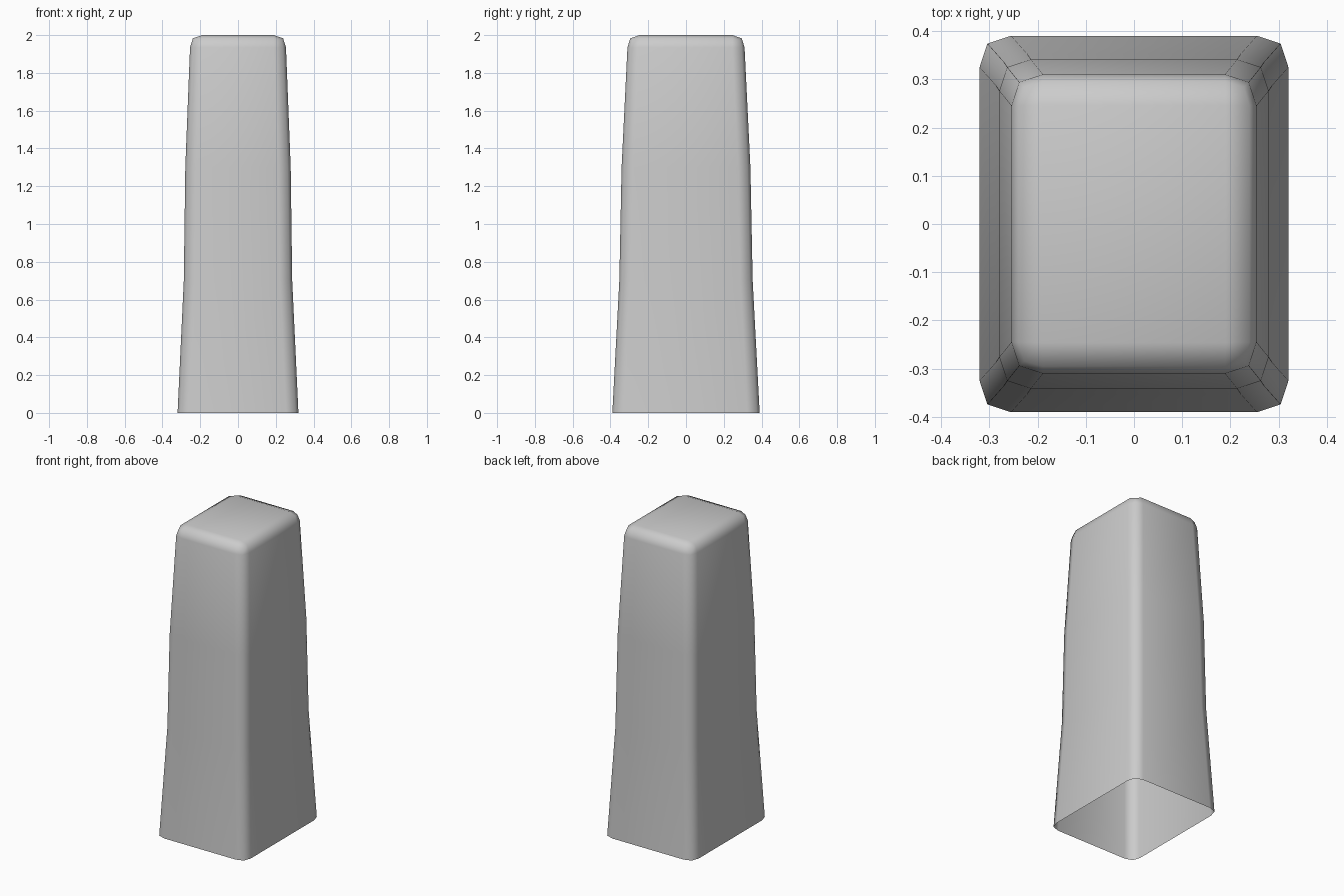
import bpy, bmesh

cube = bpy.data.objects.get("Cube")
if cube:
    bpy.data.objects.remove(cube, do_unlink=True)

stone = bpy.data.materials.new("light grey")
stone.use_nodes = True
color = (0.6, 0.6, 0.6, 1)
stone.diffuse_color = color
stone.node_tree.nodes["Principled BSDF"].inputs["Base Color"].default_value = color


def rounded_ring(bm, hx, hy, z, cut, nick, drop=0):
    """Rectangle whose corners are each rounded by three points."""
    corner = [(hx, hy - cut), (hx - nick, hy - nick), (hx - cut, hy)]
    points = []
    for sx, sy in ((1, 1), (-1, 1), (-1, -1), (1, -1)):
        for i in ((0, 1, 2) if sx * sy > 0 else (2, 1, 0)):
            x, y = corner[i]
            points.append(bm.verts.new((sx * x, sy * y, z - (drop if i == 1 else 0))))
    return points


# Tapering shaft, open underneath, with a softly rounded top
bm = bmesh.new()
rings = [rounded_ring(bm, hx, hy, z, 0.065, 0.016) for hx, hy, z in (
    (0.32, 0.39, 0), (0.287, 0.353, 0.7), (0.279, 0.341, 1.3), (0.254, 0.31, 1.935))]
rings.append(rounded_ring(bm, 0.239, 0.295, 1.983, 0.05, 0.011, 0.01))
rings.append(rounded_ring(bm, 0.19, 0.246, 2, 0, 0))
for low, high in zip(rings, rings[1:]):
    for i in range(len(low)):
        j = (i + 1) % len(low)
        bm.faces.new((low[i], low[j], high[j], high[i]))
bm.faces.new(rings[-1])

# Each top corner gathers into a single point
bmesh.ops.remove_doubles(bm, verts=bm.verts[:], dist=0.0005)
bmesh.ops.recalc_face_normals(bm, faces=bm.faces[:])
for face in bm.faces:
    face.smooth = True

mesh = bpy.data.meshes.new("pillar")
bm.to_mesh(mesh)
bm.free()
mesh.materials.append(stone)
pillar = bpy.data.objects.new("pillar", mesh)
bpy.context.collection.objects.link(pillar)
